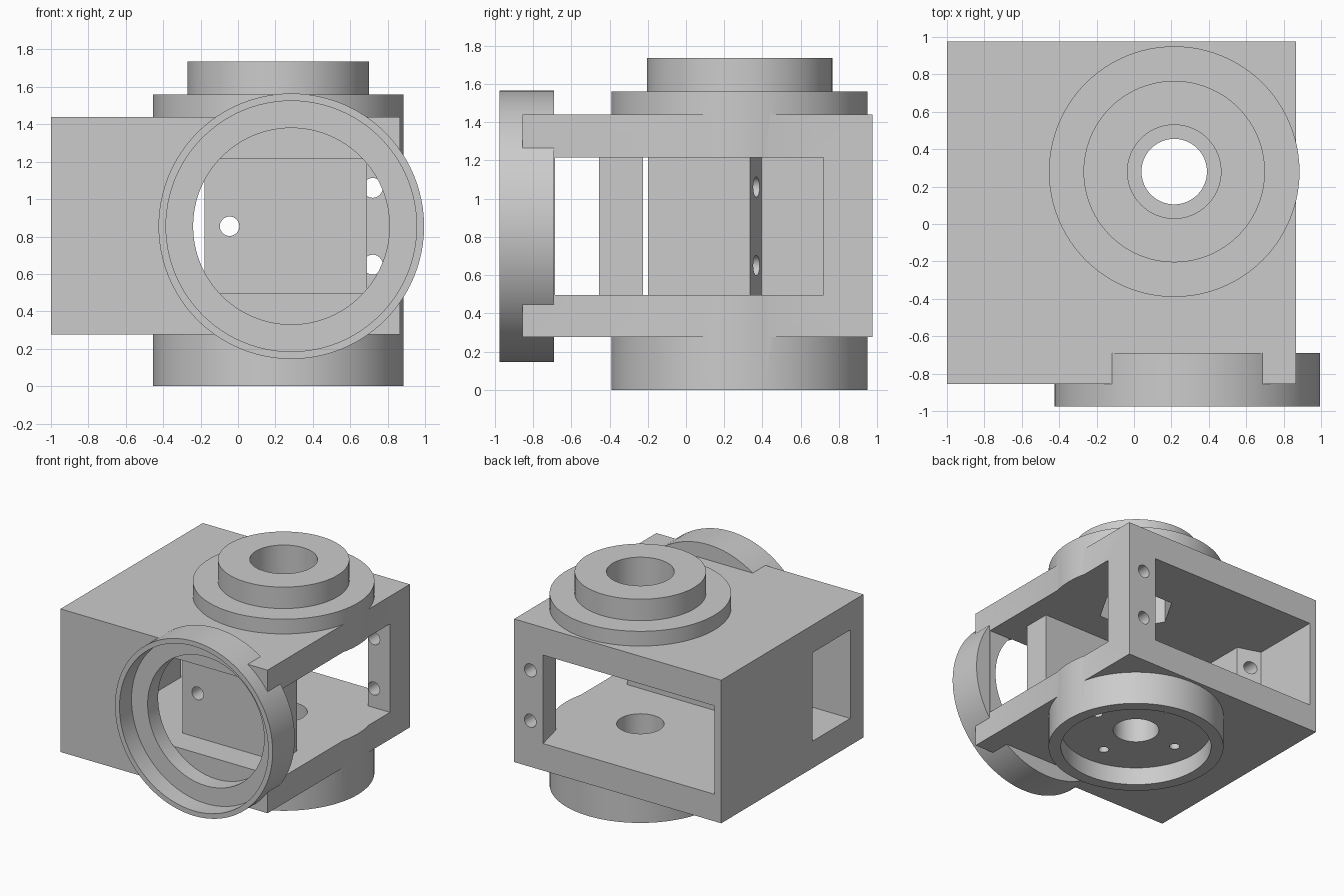
import bpy, bmesh, math
from mathutils import Matrix

cube = bpy.data.objects.get("Cube")
if cube:
    bpy.data.objects.remove(cube, do_unlink=True)

grey = bpy.data.materials.new("plain_grey")
grey.use_nodes = True
colour = (0.6, 0.6, 0.6, 1)
grey.diffuse_color = colour
grey.node_tree.nodes["Principled BSDF"].inputs["Base Color"].default_value = colour


def prism(name, outline, lo, hi, matrix=Matrix()):
    """Extrude a flat outline from lo to hi along z, then transform it."""
    bm = bmesh.new()
    face = bm.faces.new([bm.verts.new((x, y, lo)) for x, y in outline])
    up = bmesh.ops.extrude_face_region(bm, geom=[face])["geom"]
    for v in up:
        if isinstance(v, bmesh.types.BMVert):
            v.co.z = hi
    bm.transform(matrix)
    bmesh.ops.recalc_face_normals(bm, faces=bm.faces)
    mesh = bpy.data.meshes.new(name)
    bm.to_mesh(mesh)
    bm.free()
    mesh.materials.append(grey)
    obj = bpy.data.objects.new(name, mesh)
    bpy.context.collection.objects.link(obj)
    return obj


def circle(cx, cy, r, n=96):
    return [(cx + r * math.cos(2 * math.pi * i / n),
             cy + r * math.sin(2 * math.pi * i / n)) for i in range(n)]


def box(x0, x1, y0, y1):
    return [(x0, y0), (x1, y0), (x1, y1), (x0, y1)]


def rod_z(x, y, r, lo, hi, n=96):
    return prism("rod", circle(x, y, r, n), lo, hi)


def rod_y(x, z, r, lo, hi, n=96):
    # the quarter turn sends local z to -y and local y to z
    return prism("rod", circle(x, z, r, n), -hi, -lo,
                 Matrix.Rotation(math.pi / 2, 4, "X"))


def combine(target, tool, operation):
    tool.hide_render = True
    mod = target.modifiers.new("bool", "BOOLEAN")
    mod.operation, mod.solver, mod.object = operation, "EXACT", tool
    bpy.ops.object.select_all(action="DESELECT")
    target.select_set(True)
    bpy.context.view_layer.objects.active = target
    bpy.ops.object.modifier_apply(modifier=mod.name)
    bpy.data.objects.remove(tool, do_unlink=True)


AX, AY = 0.215, 0.28      # vertical axis
RX, RZ = 0.285, 0.855     # front ring axis
FLOOR, CEILING = 0.495, 1.215

# Housing block with bosses and front ring
housing = prism("housing", box(-1, 0.865, -0.855, 0.975), 0.275, 1.44)
for part in (rod_z(AX, AY, 0.67, 0, 1.56),
             rod_z(AX, AY, 0.485, 1.3, 1.735),
             rod_y(RX, RZ, 0.71, -0.975, -0.69)):
    combine(housing, part, "UNION")

# Inner cavity, open right, back and left, leaving a corner post and side rib
cavity = [(1.1, -0.685), (1.1, 0.72), (0.665, 0.72), (0.58, 1.08),
          (-0.94, 1.08), (-0.94, 0.395), (-0.75, 0.335), (-0.75, -0.2),
          (-1.1, -0.2), (-1.1, -0.685)]
cuts = [prism("cavity", cavity, FLOOR, CEILING)]

# Front ring bore, top bore with hexagonal socket, bottom bore with recess
cuts += [rod_y(RX, RZ, 0.67, -1.1, -0.82),
         rod_y(RX, RZ, 0.525, -1.1, -0.68),
         rod_z(AX, AY, 0.25, 1.4, 1.9),
         rod_z(AX, AY, 0.29, 1.1, 1.47, 6),
         rod_z(AX, AY, 0.175, -0.1, 0.6),
         rod_z(AX, AY, 0.575, -0.1, 0.147)]

# Four screw holes in the bottom recess
cuts += [rod_z(x, y, 0.04, 0.1, 0.3, 32) for x, y in circle(AX, AY, 0.385, 4)]

# Screw holes in the corner post and side rib
for z in (0.65, 1.06):
    cuts += [rod_y(0.72, z, 0.053, 0.6, 1.1, 32),
             rod_y(-0.855, z, 0.053, -0.3, 0.5, 32)]
for cut in cuts:
    combine(housing, cut, "DIFFERENCE")

# Upright panel inside the housing
panel = prism("inner_panel", box(-0.18, 0.69, -0.455, -0.225), FLOOR, CEILING)
combine(panel, rod_y(-0.045, RZ, 0.052, -0.6, 0, 32), "DIFFERENCE")

for obj in (housing, panel):
    bpy.ops.object.select_all(action="DESELECT")
    obj.select_set(True)
    bpy.context.view_layer.objects.active = obj
    bpy.ops.object.shade_smooth_by_angle(angle=math.radians(30))
